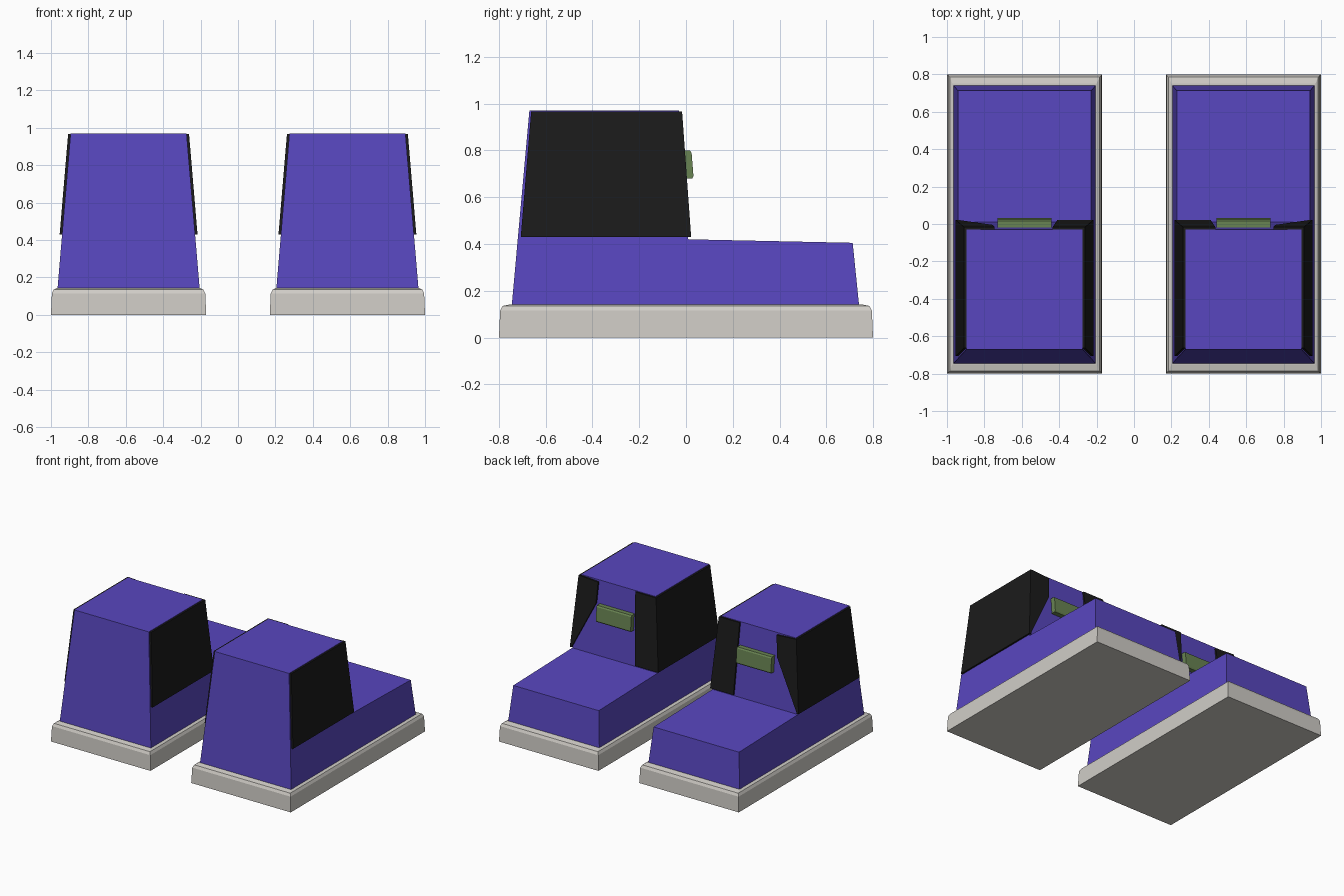
import bpy, bmesh
from mathutils import Vector

if "Cube" in bpy.data.objects:
    bpy.data.objects.remove(bpy.data.objects["Cube"])


def material(name, rgb):
    m = bpy.data.materials.new(name)
    m.diffuse_color = (*rgb, 1)
    m.use_nodes = True
    m.node_tree.nodes["Principled BSDF"].inputs["Base Color"].default_value = m.diffuse_color
    return m


PURPLE = material("purple", (0.098, 0.062, 0.52))
BLACK = material("black", (0.011, 0.011, 0.011))
GREY = material("warm grey", (0.63, 0.61, 0.57))
GREEN = material("muted green", (0.14, 0.23, 0.085))


def finish(name, bm, mat):
    """Store the mesh and mirror it to the second boot."""
    bmesh.ops.recalc_face_normals(bm, faces=bm.faces)
    me = bpy.data.meshes.new(name)
    bm.to_mesh(me)
    bm.free()
    me.materials.append(mat)
    ob = bpy.data.objects.new(name, me)
    bpy.context.collection.objects.link(ob)
    mod = ob.modifiers.new("other_boot", 'MIRROR')
    mod.use_mirror_merge = False
    return ob


def loft(name, rings, mat):
    """Closed solid through a stack of point rings."""
    bm = bmesh.new()
    loops = [[bm.verts.new(p) for p in ring] for ring in rings]
    n = len(rings[0])
    for a, b in zip(loops, loops[1:]):
        for i in range(n):
            j = (i + 1) % n
            bm.faces.new((a[i], a[j], b[j], b[i]))
    bm.faces.new(loops[0][::-1])
    bm.faces.new(loops[-1])
    return finish(name, bm, mat)


def rect(x0, x1, y0, y1, z, z_far=None):
    zf = z if z_far is None else z_far
    return [(x0, y0, z), (x1, y0, z), (x1, y1, zf), (x0, y1, zf)]


def plate(name, pts, offset, mat):
    """Thin plate: outline pushed out by an offset."""
    off = Vector(offset)
    return loft(name, [[Vector(p) - off * 0.3 for p in pts],
                       [Vector(p) + off for p in pts]], mat)


# Tapered shaft limits at height z
def taper(low, high, z):
    return low + (high - low) * (z - 0.14) / 0.83


def outer(z): return taper(0.965, 0.895, z)
def inner(z): return taper(0.205, 0.275, z)
def heel(z): return taper(-0.745, -0.67, z)
def instep(z): return taper(0.03, -0.03, z)


# Sole with a softened upper rim
loft("sole", [rect(0.17, 1.0, -0.80, 0.80, 0),
              rect(0.175, 0.995, -0.795, 0.795, 0.115),
              rect(0.185, 0.985, -0.785, 0.785, 0.135),
              rect(0.20, 0.97, -0.75, 0.75, 0.142)], GREY)

# Ankle shaft
loft("shaft", [rect(inner(z), outer(z), heel(z), instep(z), z)
               for z in (0.14, 0.97)], PURPLE)

# Toe box
loft("toe_box", [rect(inner(0.14), outer(0.14), 0.03, 0.74, 0.14),
                 rect(inner(0.42), outer(0.42), instep(0.42), 0.713,
                      0.42, 0.405)], PURPLE)

# Dark side panels
LOW, TOP, T = 0.43, 0.967, 0.013
for name, edge, sign in (("outer_side_panel", outer, 1),
                         ("inner_side_panel", inner, -1)):
    pts = [(edge(LOW), heel(LOW) + 0.012, LOW),
           (edge(LOW), instep(LOW) + T, LOW),
           (edge(TOP), instep(TOP) + T, TOP),
           (edge(TOP), heel(TOP) + 0.008, TOP)]
    plate(name, pts, (sign * T, 0, 0), BLACK)

# Dark panels wrapping onto the instep
inside = [(inner(LOW), LOW), (0.41, LOW), (0.435, TOP), (inner(TOP), TOP)]
outside = [(outer(LOW), LOW), (outer(TOP), TOP), (0.745, TOP - 0.01), (0.755, 0.80)]
for name, shape in (("inner_instep_panel", inside),
                    ("outer_instep_panel", outside)):
    plate(name, [(x, instep(z), z) for x, z in shape], (0, T, 0), BLACK)

# Green clasp, tilted with the instep
loft("clasp", [rect(0.44, 0.73, y - 0.02, y + 0.017, z)
               for y, z in ((0.010, 0.68), (0.015, 0.69),
                            (0.007, 0.79), (0.0, 0.80))], GREEN)
